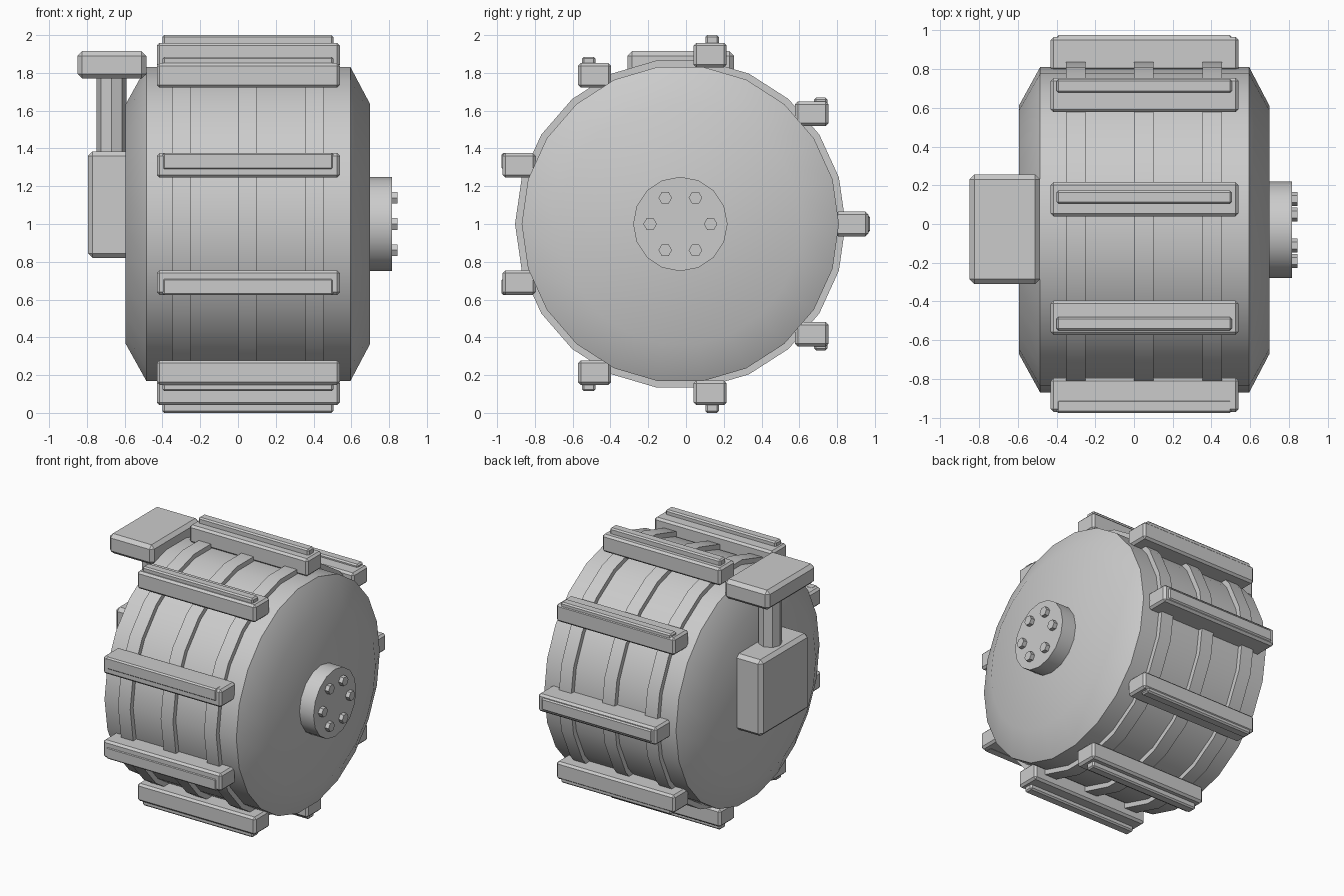
import bpy, bmesh
from math import sin, cos, pi, radians

if "Cube" in bpy.data.objects:
    bpy.data.objects.remove(bpy.data.objects["Cube"])

CY, CZ = -0.03, 1.0   # wheel axle position


def finish(name, bm, smooth=None):
    bmesh.ops.recalc_face_normals(bm, faces=bm.faces)
    me = bpy.data.meshes.new(name)
    bm.to_mesh(me)
    bm.free()
    ob = bpy.data.objects.new(name, me)
    bpy.context.collection.objects.link(ob)
    if smooth:
        bpy.ops.object.select_all(action='DESELECT')
        ob.select_set(True)
        bpy.context.view_layer.objects.active = ob
        bpy.ops.object.shade_smooth_by_angle(angle=radians(smooth))
    return ob


def lathe(name, profile, n, y=CY, z=CZ, smooth=None):
    """Closed solid turned around the x axis from (x, radius) points."""
    bm = bmesh.new()
    rings = [[bm.verts.new((x, y + r * cos(2 * pi * i / n), z + r * sin(2 * pi * i / n)))
              for i in range(n)] for x, r in profile]
    for a, b in zip(rings, rings[1:]):
        for i in range(n):
            j = (i + 1) % n
            bm.faces.new((a[i], a[j], b[j], b[i]))
    bm.faces.new(rings[0])
    bm.faces.new(rings[-1])
    return finish(name, bm, smooth)


def box(name, lo, hi, bevel):
    """Box between two corners with chamfered edges."""
    bm = bmesh.new()
    bmesh.ops.create_cube(bm, size=1)
    for v in bm.verts:
        v.co = [l + (c + 0.5) * (h - l) for c, l, h in zip(v.co, lo, hi)]
    bmesh.ops.bevel(bm, geom=bm.edges[:], offset=bevel, segments=1, affect='EDGES')
    return finish(name, bm)


# Drum with sloped shoulders
lathe("wheel_drum", [(-0.595, 0.64), (-0.485, 0.84), (0.595, 0.84), (0.70, 0.64)], 22, smooth=40)

# Raised bands around the drum
for k, x in enumerate((-0.30, 0.05, 0.405)):
    lathe(f"band_{k + 1}", [(x - 0.05, 0.875), (x + 0.05, 0.875)], 22, smooth=40)

# Hub and its bolts
lathe("hub", [(0.65, 0.25), (0.815, 0.25)], 16, smooth=30)
for k in range(6):
    a = k * pi / 3
    lathe(f"hub_bolt_{k + 1}", [(0.79, 0.036), (0.845, 0.036)], 6,
          CY + 0.16 * cos(a), CZ + 0.16 * sin(a))

# Tread bars, kept upright all around the wheel, each with a narrow grip strip
for k in range(9):
    a = radians(40 * k)
    for part, r, hy, hz, x0, x1, bev in (("tread_bar", 0.908, 0.088, 0.065, -0.43, 0.54, 0.015),
                                         ("tread_grip", 0.97, 0.035, 0.045, -0.40, 0.505, 0.01)):
        y, z = CY + r * cos(a), CZ + r * sin(a)
        box(f"{part}_{k + 1}", (x0, y - hy, z - hz), (x1, y + hy, z + hz), bev)

# Mounting bracket on the inner side
box("bracket_block", (-0.795, -0.31, 0.82), (-0.50, 0.255, 1.385), 0.025)
box("bracket_top_plate", (-0.85, -0.31, 1.77), (-0.485, 0.255, 1.915), 0.025)
bm = bmesh.new()
bmesh.ops.create_cone(bm, cap_ends=True, segments=8, radius1=0.08, radius2=0.08, depth=0.46)
bmesh.ops.translate(bm, verts=bm.verts, vec=(-0.67, CY, 1.58))
finish("bracket_post", bm)
